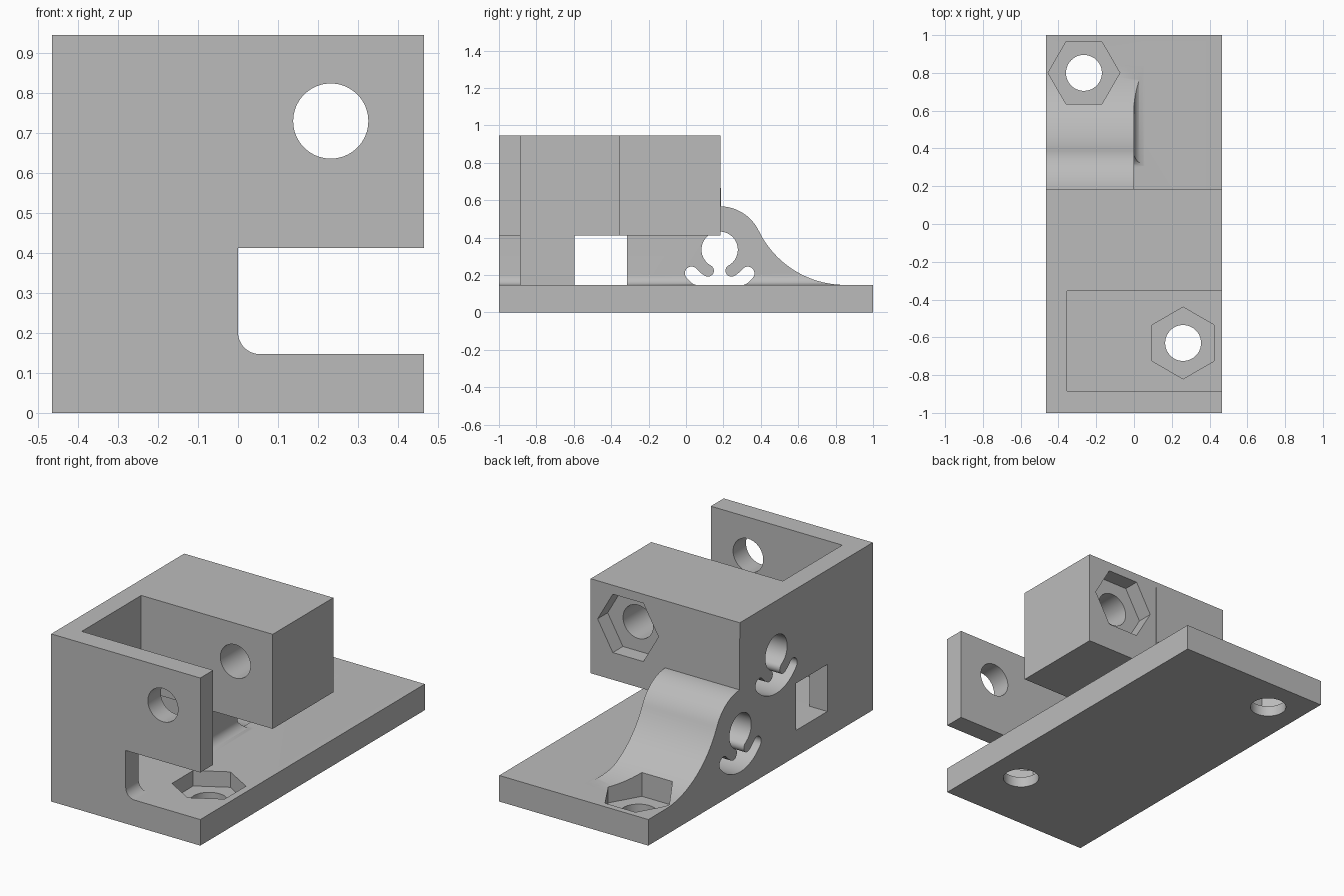
import bpy, bmesh
from math import cos, sin, radians
from mathutils import Vector

cube = bpy.data.objects.get("Cube")
if cube:
    bpy.data.objects.remove(cube, do_unlink=True)

W = 0.465        # half width
FLOOR = 0.147    # top of the base plate
ROOF = 0.412     # underside of the upper block
TOP = 0.945
BACK = 0.185     # back face of the upper block

grey = bpy.data.materials.new("plain grey")
grey.use_nodes = True
colour = (0.5, 0.5, 0.5, 1)
grey.diffuse_color = colour
grey.node_tree.nodes["Principled BSDF"].inputs["Base Color"].default_value = colour


def arc(cx, cy, r, a, b, n=12):
    """Points on an arc from angle a to angle b, in degrees."""
    angles = [radians(a + (b - a) * i / n) for i in range(n + 1)]
    return [(cx + r * cos(t), cy + r * sin(t)) for t in angles]


def circle(cx, cy, r, n=64, turn=0):
    return arc(cx, cy, r, turn, turn + 360, n)[:-1]


def prism(name, outline, axis, lo, hi):
    """Extrude a flat outline along an axis; the outline uses the other two axes."""
    place = {"x": lambda p: (lo, p[0], p[1]),
             "y": lambda p: (p[0], lo, p[1]),
             "z": lambda p: (p[0], p[1], lo)}[axis]
    bm = bmesh.new()
    clean = [p for i, p in enumerate(outline)
             if (Vector(p) - Vector(outline[i - 1])).length > 1e-5]
    face = bm.faces.new([bm.verts.new(place(p)) for p in clean])
    moved = bmesh.ops.extrude_face_region(bm, geom=[face])["geom"]
    step = Vector([(hi - lo) * (axis == a) for a in "xyz"])
    bmesh.ops.translate(bm, vec=step,
                        verts=[g for g in moved if isinstance(g, bmesh.types.BMVert)])
    bmesh.ops.recalc_face_normals(bm, faces=bm.faces)
    mesh = bpy.data.meshes.new(name)
    bm.to_mesh(mesh)
    bm.free()
    mesh.materials.append(grey)
    obj = bpy.data.objects.new(name, mesh)
    bpy.context.collection.objects.link(obj)
    return obj


def rect(a0, b0, a1, b1):
    return [(a0, b0), (a1, b0), (a1, b1), (a0, b1)]


def cut(target, outline, axis, lo, hi):
    """Subtract a prism from the target."""
    tool = prism("cutter", outline, axis, lo, hi)
    tool.hide_render = True
    mod = target.modifiers.new("cut", "BOOLEAN")
    mod.operation = "DIFFERENCE"
    mod.solver = "EXACT"
    mod.object = tool
    bpy.context.view_layer.objects.active = target
    bpy.ops.object.modifier_apply(modifier=mod.name)
    bpy.data.objects.remove(tool, do_unlink=True)


def clamp_slot(cy, cz):
    """Round channel with a neck leading into a curved slot below it."""
    def at(r, a):
        return cy + r * cos(radians(a)), cz + r * sin(radians(a))
    pts = arc(cy, cz, 0.097, -61, 241, 48)
    pts += arc(*at(0.1285, 241), 0.0315, 61, -119)     # left finger tip
    pts += arc(cy, cz, 0.16, 241, 220, 6)
    pts += arc(*at(0.196, 220), 0.036, 40, 220)        # left slot end
    pts += arc(cy, cz, 0.232, 220, 320, 24)
    pts += arc(*at(0.196, 320), 0.036, -40, 140)       # right slot end
    pts += arc(cy, cz, 0.16, 320, 299, 6)
    pts += arc(*at(0.1285, 299), 0.0315, -61, -241)    # right finger tip
    return pts


# Side profile: base plate, tall body and sweeping rear buttress
CY, CZ = 0.18, 0.335
side = [(-1, 0), (1, 0), (1, FLOOR)]
side += arc(0.85, FLOOR + 0.512, 0.512, 270, 205.8, 24)
side += arc(CY, CZ, 0.232, 25.8, 88.5, 20)
side += [(BACK, TOP), (-1, TOP)]
bracket = prism("mounting_bracket", side, "x", -W, W)

# Clear the buttress from the left half, then the lower side opening with its fillet
cut(bracket, rect(0, ROOF - 0.05, 0.6, 1.1), "y", BACK, 1.2)
opening = [(0.6, FLOOR), (0.6, ROOF), (0, ROOF)] + arc(0.055, FLOOR + 0.055, 0.055, 180, 270)
cut(bracket, opening, "y", -1.1, 1.1)

# Pocket behind the front wall and the window through the right wall
cut(bracket, rect(-0.355, -0.885, 0.6, -0.355), "z", FLOOR, 1.2)
cut(bracket, rect(-0.595, FLOOR, -0.315, ROOF), "x", -0.6, 0.2)

# Clamp slots in the right wall, the lower one also clearing the fillet
cut(bracket, clamp_slot(CY, CZ), "x", -0.6, 0)
cut(bracket, [(y, max(z, FLOOR)) for y, z in clamp_slot(CY, CZ) if z < ROOF - 0.05],
    "x", -0.01, 0.06)
cut(bracket, clamp_slot(CY - 0.32, CZ + 0.32), "x", -0.6, 0)

# Vertical bolt holes with hexagonal nut recesses in the base
for x, y, turn in ((-0.265, 0.8, 0), (0.26, -0.63, 30)):
    cut(bracket, circle(x, y, 0.095), "z", -0.1, 0.3)
    cut(bracket, circle(x, y, 0.19, 6, turn), "z", 0.06, 0.4)

# Cross bolt hole through front wall and block, with a nut recess at the back
cut(bracket, circle(0.232, 0.73, 0.094), "y", -1.1, 0.3)
cut(bracket, circle(0.232, 0.73, 0.19, 6), "y", BACK - 0.09, 0.3)

# Smooth curved walls, sharp corners
bpy.ops.object.select_all(action="DESELECT")
bracket.select_set(True)
bpy.context.view_layer.objects.active = bracket
bpy.ops.object.shade_smooth_by_angle(angle=radians(30))
